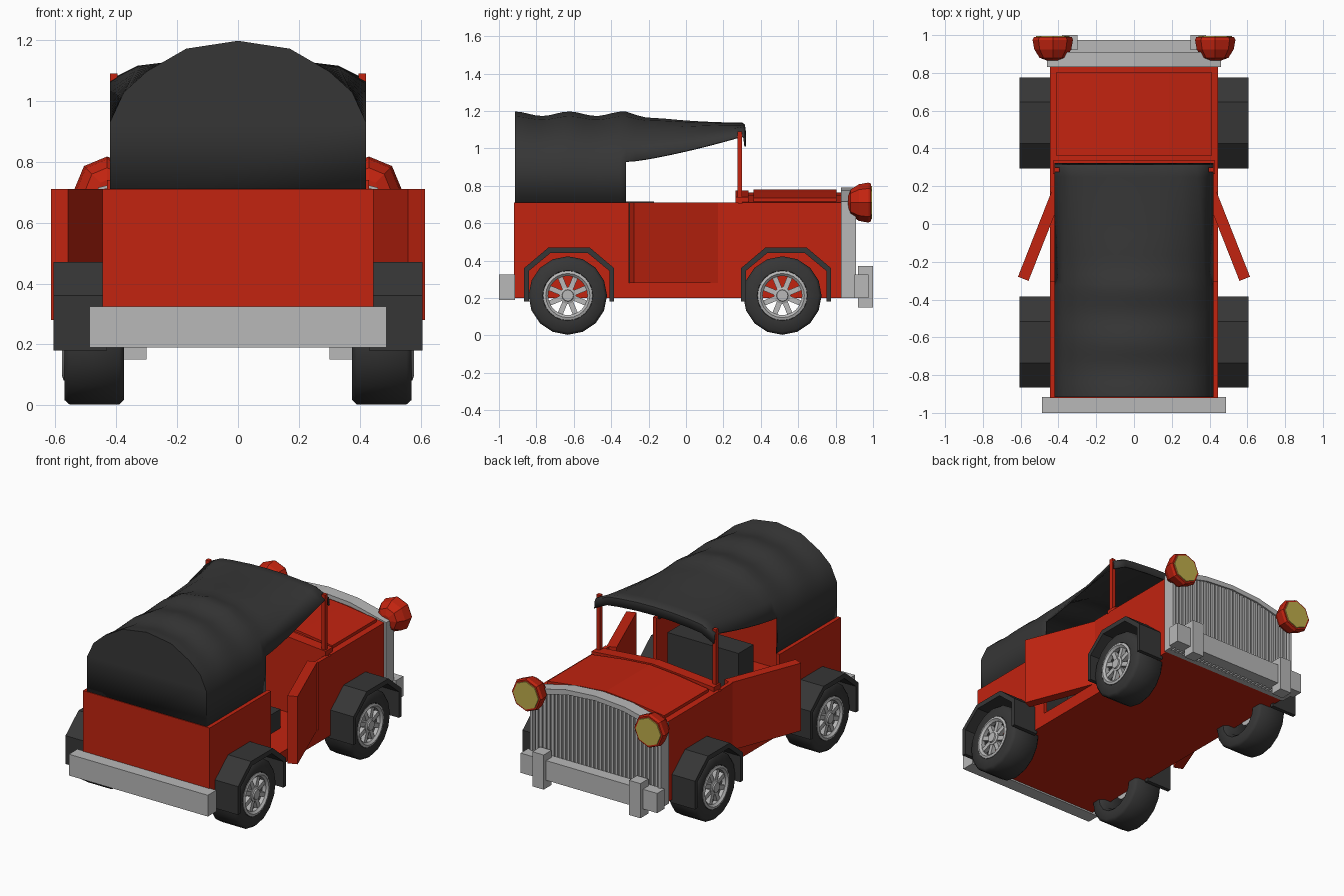
import bpy, bmesh, math
from mathutils import Matrix, Vector

cube = bpy.data.objects.get("Cube")
if cube:
    bpy.data.objects.remove(cube)


def material(name, r, g, b):
    m = bpy.data.materials.new(name)
    m.use_nodes = True
    m.diffuse_color = (r, g, b, 1)
    m.node_tree.nodes["Principled BSDF"].inputs["Base Color"].default_value = (r, g, b, 1)
    return m


RED = material("red paint", 0.54, 0.017, 0.005)
DARK = material("dark rubber and cloth", 0.037, 0.037, 0.037)
GREY = material("grey metal", 0.48, 0.48, 0.48)
LENS = material("yellow lens", 0.52, 0.42, 0.07)


def finish(name, bm, mat, smooth=None):
    bmesh.ops.recalc_face_normals(bm, faces=bm.faces)
    me = bpy.data.meshes.new(name)
    bm.to_mesh(me)
    bm.free()
    me.materials.append(mat)
    ob = bpy.data.objects.new(name, me)
    bpy.context.collection.objects.link(ob)
    if smooth:
        bpy.ops.object.select_all(action='DESELECT')
        ob.select_set(True)
        bpy.context.view_layer.objects.active = ob
        bpy.ops.object.shade_smooth_by_angle(angle=math.radians(smooth))
    return ob


def add_box(bm, x, y, z, turn=Matrix()):
    size = Matrix.Diagonal((x[1] - x[0], y[1] - y[0], z[1] - z[0], 1))
    mid = Matrix.Translation(((x[0] + x[1]) / 2, (y[0] + y[1]) / 2, (z[0] + z[1]) / 2))
    bmesh.ops.create_cube(bm, size=1, matrix=turn @ mid @ size)


def box(name, x, y, z, mat, turn=Matrix()):
    bm = bmesh.new()
    add_box(bm, x, y, z, turn)
    return finish(name, bm, mat)


def add_prism(bm, pts, place, a, b):
    """Closed outline swept from a to b; place maps (p, q, depth) to a position."""
    ends = [[bm.verts.new(place(p, q, d)) for p, q in pts] for d in (a, b)]
    n = len(pts)
    bm.faces.new(ends[0])
    bm.faces.new(ends[1])
    for i in range(n):
        j = (i + 1) % n
        bm.faces.new((ends[0][i], ends[0][j], ends[1][j], ends[1][i]))


def prism(name, pts, place, a, b, mat):
    bm = bmesh.new()
    add_prism(bm, pts, place, a, b)
    return finish(name, bm, mat)


def lathe(name, profile, segs, place, mat, smooth=None, closed=False):
    """Spin (radius, depth) points; place maps (p, q, depth) to a position."""
    bm = bmesh.new()
    rings = []
    for r, d in profile:
        rings.append([bm.verts.new(place(r * math.cos(math.tau * i / segs),
                                         r * math.sin(math.tau * i / segs), d))
                      for i in range(segs)])
    pairs = list(zip(rings, rings[1:]))
    if closed:
        pairs.append((rings[-1], rings[0]))
    else:
        bm.faces.new(rings[0])
        bm.faces.new(rings[-1])
    for a, b in pairs:
        for i in range(segs):
            j = (i + 1) % segs
            bm.faces.new((a[i], a[j], b[j], b[i]))
    return finish(name, bm, mat, smooth)


def across(p, q, d):
    return (p, d, q)


# Body tub: floor, back, sides with door gaps, engine bay
W = 0.445
box("floor", (-W, W), (-0.92, 0.83), (0.2, 0.28), RED)
box("back_wall", (-W, W), (-0.92, -0.895), (0.28, 0.71), RED)
box("engine_bay", (-W, W), (0.27, 0.83), (0.28, 0.705), RED)
for side, s in (("left", 1), ("right", -1)):
    xs = sorted((s * 0.42, s * W))
    box(side + "_rear_side", xs, (-0.9, -0.305), (0.28, 0.71), RED)
    box(side + "_front_side", xs, (0.17, 0.28), (0.28, 0.71), RED)

# Hood and cowl with a low central ridge
def ridge(w, edge, top, base):
    return [(-w, base), (-w, edge), (-w * 0.45, top - 0.015), (0, top),
            (w * 0.45, top - 0.015), (w, edge), (w, base)]


prism("hood_base", ridge(W, 0.71, 0.765, 0.7), across, 0.3, 0.83, RED)
prism("hood_panel", ridge(0.41, 0.735, 0.78, 0.7), across, 0.36, 0.805, RED)
prism("cowl", ridge(0.43, 0.74, 0.775, 0.69), across, 0.265, 0.335, RED)

# Grille: back plate, rim and upright slats
outline = ridge(0.46, 0.715, 0.79, 0.2)
prism("grille_plate", outline, across, 0.83, 0.865, GREY)


def grille_top(x):
    x = abs(x) / 0.46
    if x < 0.45:
        return 0.79 - 0.015 * x / 0.45
    return 0.775 - 0.06 * (x - 0.45) / 0.55


bm = bmesh.new()
crown = outline[1:-1]
add_prism(bm, crown + [(x * 0.95, z - 0.03) for x, z in reversed(crown)], across, 0.86, 0.91)
for s in (-1, 1):
    add_box(bm, sorted((s * 0.44, s * 0.46)), (0.86, 0.91), (0.2, 0.705))
finish("grille_rim", bm, GREY)
bm = bmesh.new()
for i in range(31):
    x = -0.42 + 0.028 * i
    add_box(bm, (x - 0.009, x + 0.009), (0.86, 0.9), (0.2, grille_top(x) - 0.02))
finish("grille_slats", bm, GREY)

# Bumpers
box("rear_bumper", (-0.488, 0.488), (-1, -0.915), (0.19, 0.325), GREY)
box("front_bumper", (-0.48, 0.48), (0.9, 0.975), (0.2, 0.325), GREY)

# Bench seat
box("seat_cushion", (-0.25, 0.25), (-0.3, 0.07), (0.28, 0.4), DARK)
box("seat_back", (-0.25, 0.25), (-0.32, -0.17), (0.28, 0.715), DARK)

for side, s in (("left", 1), ("right", -1)):
    # Opened door, hinged at its front edge
    turn = Matrix.Translation((s * 0.43, 0.175, 0)) @ Matrix.Rotation(s * math.radians(21.5), 4, 'Z')
    box(side + "_door", sorted((-s * 0.055, s * 0.005)), (-0.49, 0), (0.28, 0.71), RED, turn)

    # Windscreen post, bumper guard, headlight
    box(side + "_post", sorted((s * 0.395, s * 0.42)), (0.275, 0.3), (0.7, 1.09), RED)
    box(side + "_bumper_guard", sorted((s * 0.3, s * 0.38)), (0.92, 1.0), (0.15, 0.37), GREY)

    def lamp(p, q, d):
        return (s * 0.43 + p, d, 0.71 + q)
    lathe(side + "_headlight", [(0.03, 0.865), (0.07, 0.88), (0.098, 0.925), (0.107, 0.975),
                                (0.1, 0.99)], 8, lamp, RED)
    lathe(side + "_lens", [(0.092, 0.98), (0.088, 0.995)], 8, lamp, LENS)

    for end, cy, fy in (("front", 0.515, 0.535), ("rear", -0.632, -0.625)):
        part = side + "_" + end

        # Angular fender arch
        arch = [(-0.24, 0.18), (-0.24, 0.36), (-0.11, 0.47)]
        inner = [(-0.215, 0.18), (-0.215, 0.345), (-0.1, 0.44)]
        half = arch + [(-p, q) for p, q in reversed(arch)]
        back = [(-p, q) for p, q in inner] + inner[::-1]
        prism(part + "_fender", half + back, lambda p, q, d: (s * d, fy + p, q), 0.43, 0.606, DARK)

        # Tyre, rim, hub and spokes
        def axle(p, q, d):
            return (s * d, cy + p, 0.213 + q)
        lathe(part + "_tyre", [(0.12, 0.4), (0.14, 0.375), (0.195, 0.375), (0.21, 0.39),
                               (0.21, 0.553), (0.195, 0.57), (0.135, 0.57), (0.12, 0.55)],
              16, axle, DARK, 50, closed=True)
        lathe(part + "_rim", [(0.105, 0.54), (0.105, 0.565), (0.118, 0.577), (0.132, 0.572),
                              (0.125, 0.54)], 24, axle, GREY, 35, closed=True)
        lathe(part + "_hub", [(0.045, 0.44), (0.045, 0.565), (0.032, 0.57), (0.03, 0.578)],
              12, axle, GREY, 35)
        bm = bmesh.new()
        for i in range(8):
            spin = Matrix.Translation((0, cy, 0.213)) @ Matrix.Rotation(math.tau * (i + 0.5) / 8, 4, 'X')
            add_box(bm, sorted((s * 0.535, s * 0.562)), (0.03, 0.112), (-0.014, 0.014), spin)
        finish(part + "_spokes", bm, GREY)

# Cloth top: half sections run from the side edge up to the centre line
rear = [(0.42, 0.93), (0.375, 1.025), (0.3, 1.09), (0.17, 1.162), (0, 1.185)]
front = [(0.42, 1.07), (0.33, 1.115), (0.25, 1.125), (0.12, 1.135), (0, 1.138)]


def section(y):
    t = max(0, min(1, (y + 0.32) / 0.62))
    swell = 0.012 * math.cos(math.tau * (y + 0.915) / 0.29) * max(0, 1 - t * 3)
    pts = []
    for k, (a, b) in enumerate(zip(rear, front)):
        rise = 1 - (1 - t) ** 2 if k > 1 else t ** 1.3
        p = Vector(a).lerp(Vector(b), rise)
        pts.append((p.x, p.y + swell * k / 4))
    return pts


bm = bmesh.new()
rows = []
ys = [-0.915 + 0.595 * i / 16 for i in range(17)] + [-0.32 + 0.62 * i / 12 for i in range(1, 13)]
for y in ys:
    pts = section(y)
    full = pts + [(-x, z) for x, z in reversed(pts[:-1])]
    rows.append([bm.verts.new((x, y, z)) for x, z in full])
rows.append([bm.verts.new((v.co.x, 0.315, v.co.z - 0.01)) for v in rows[-1]])
rows.append([bm.verts.new((v.co.x, 0.322, v.co.z - 0.05)) for v in rows[-1]])
for a, b in zip(rows, rows[1:]):
    for i in range(len(a) - 1):
        bm.faces.new((a[i], a[i + 1], b[i + 1], b[i]))
skirts = [[bm.verts.new((row[e].co.x, row[e].co.y, 0.7)) for row in rows[:17]] for e in (0, -1)]
for skirt, e in zip(skirts, (0, -1)):
    for i in range(16):
        bm.faces.new((rows[i][e], rows[i + 1][e], skirt[i + 1], skirt[i]))
bm.faces.new([skirts[0][0]] + rows[0] + [skirts[1][0]])
top = finish("cloth_top", bm, DARK, 40)
thick = top.modifiers.new("thickness", 'SOLIDIFY')
thick.thickness = 0.01
thick.offset = -1
